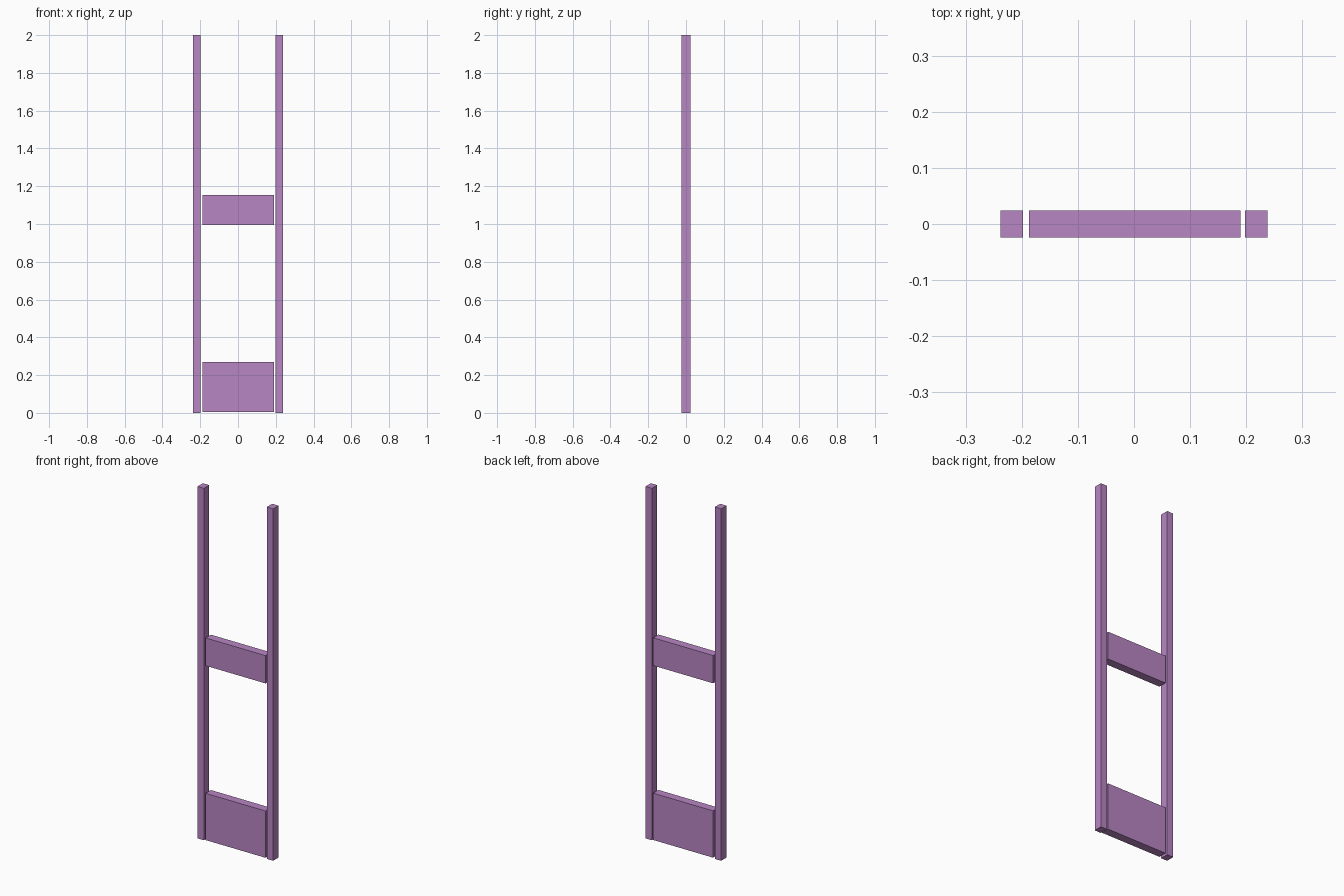
import bpy
import bmesh

cube = bpy.data.objects.get("Cube")
if cube:
    bpy.data.objects.remove(cube, do_unlink=True)

# Single flat lilac colour
COLOUR = (0.479, 0.238, 0.552, 1.0)
lilac = bpy.data.materials.new("lilac")
lilac.use_nodes = True
lilac.diffuse_color = COLOUR
shader = next(n for n in lilac.node_tree.nodes if n.type == "BSDF_PRINCIPLED")
shader.inputs["Base Color"].default_value = COLOUR

DEPTH = 0.048


def board(name, x0, x1, z0, z1):
    """Flat-faced board spanning x0..x1 and z0..z1, centred on y = 0."""
    mesh = bpy.data.meshes.new(name)
    bm = bmesh.new()
    bmesh.ops.create_cube(bm, size=1)
    bmesh.ops.scale(bm, vec=(x1 - x0, DEPTH, z1 - z0), verts=bm.verts)
    bmesh.ops.translate(bm, vec=((x0 + x1) / 2, 0, (z0 + z1) / 2), verts=bm.verts)
    bm.to_mesh(mesh)
    bm.free()
    mesh.materials.append(lilac)
    obj = bpy.data.objects.new(name, mesh)
    bpy.context.collection.objects.link(obj)
    return obj


# Upright posts
board("right_post", -0.238, -0.198, 0, 2)
board("left_post", 0.198, 0.238, 0, 2)

# Cross boards, held just clear of the posts
board("bottom_rail", -0.187, 0.19, 0.004, 0.27)
board("middle_rail", -0.187, 0.19, 0.995, 1.153)
